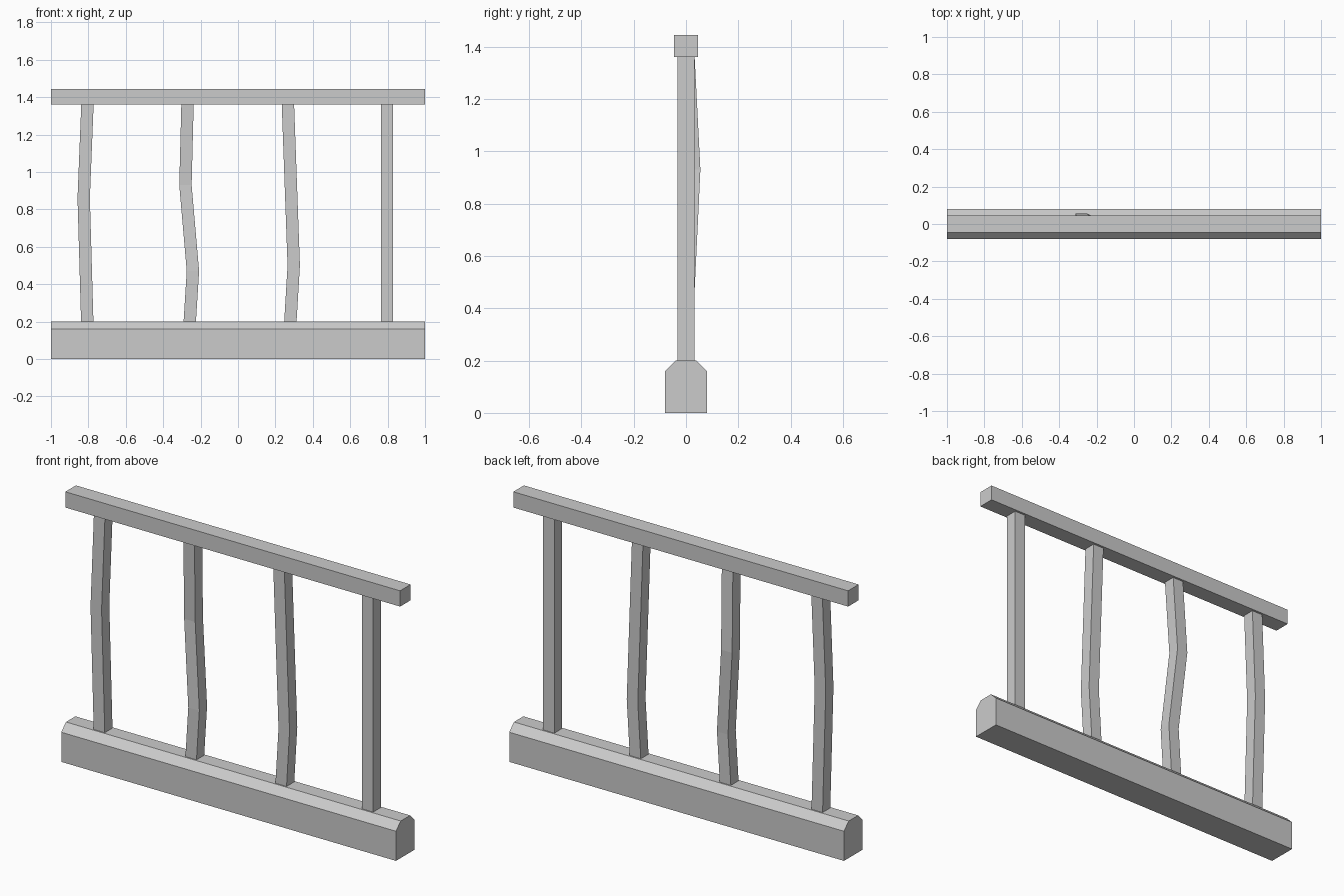
import bpy
import bmesh

old = bpy.data.objects.get("Cube")
if old:
    bpy.data.objects.remove(old, do_unlink=True)

# Single plain grey material
grey = bpy.data.materials.new("plain grey")
grey.use_nodes = True
colour = (0.6, 0.6, 0.6, 1)
grey.diffuse_color = colour
grey.node_tree.nodes["Principled BSDF"].inputs["Base Color"].default_value = colour


def loft(name, rings):
    """Skin a list of matching point loops and cap both ends."""
    bm = bmesh.new()
    loops = [[bm.verts.new(p) for p in ring] for ring in rings]
    n = len(loops[0])
    for a, b in zip(loops, loops[1:]):
        for i in range(n):
            j = (i + 1) % n
            bm.faces.new((a[i], a[j], b[j], b[i]))
    bm.faces.new(loops[0][::-1])
    bm.faces.new(loops[-1])
    bmesh.ops.recalc_face_normals(bm, faces=bm.faces[:])
    mesh = bpy.data.meshes.new(name)
    bm.to_mesh(mesh)
    bm.free()
    mesh.materials.append(grey)
    obj = bpy.data.objects.new(name, mesh)
    bpy.context.collection.objects.link(obj)
    return obj


def beam(name, half_profile):
    """Extrude a mirrored (y, z) profile along the full length."""
    profile = half_profile + [(-y, z) for y, z in reversed(half_profile)]
    return loft(name, [[(x, y, z) for y, z in profile] for x in (-1, 1)])


def post(name, path):
    """Square post whose section follows (x, y, z) centre points."""
    h = 0.033
    corners = ((-h, -h), (h, -h), (h, h), (-h, h))
    return loft(name, [[(x + dx, y + dy, z) for dx, dy in corners]
                       for x, y, z in path])


LOW, HIGH = 0.2, 1.36

# Chamfered base and square top rail
beam("base_beam", [(0.08, 0), (0.08, 0.16), (0.04, LOW)])
beam("top_rail", [(0.045, HIGH), (0.045, 1.445)])

# Posts, three of them crooked
post("right_post", [(-0.806, 0, LOW), (-0.825, 0, 0.86), (-0.805, 0, HIGH)])
post("mid_right_post", [(-0.258, 0, LOW), (-0.241, 0, 0.47),
                        (-0.281, 0.022, 0.93), (-0.27, 0, HIGH)])
post("mid_left_post", [(0.28, 0, LOW), (0.298, 0, 0.5), (0.267, 0, HIGH)])
post("left_post", [(0.797, 0, LOW), (0.797, 0, HIGH)])
